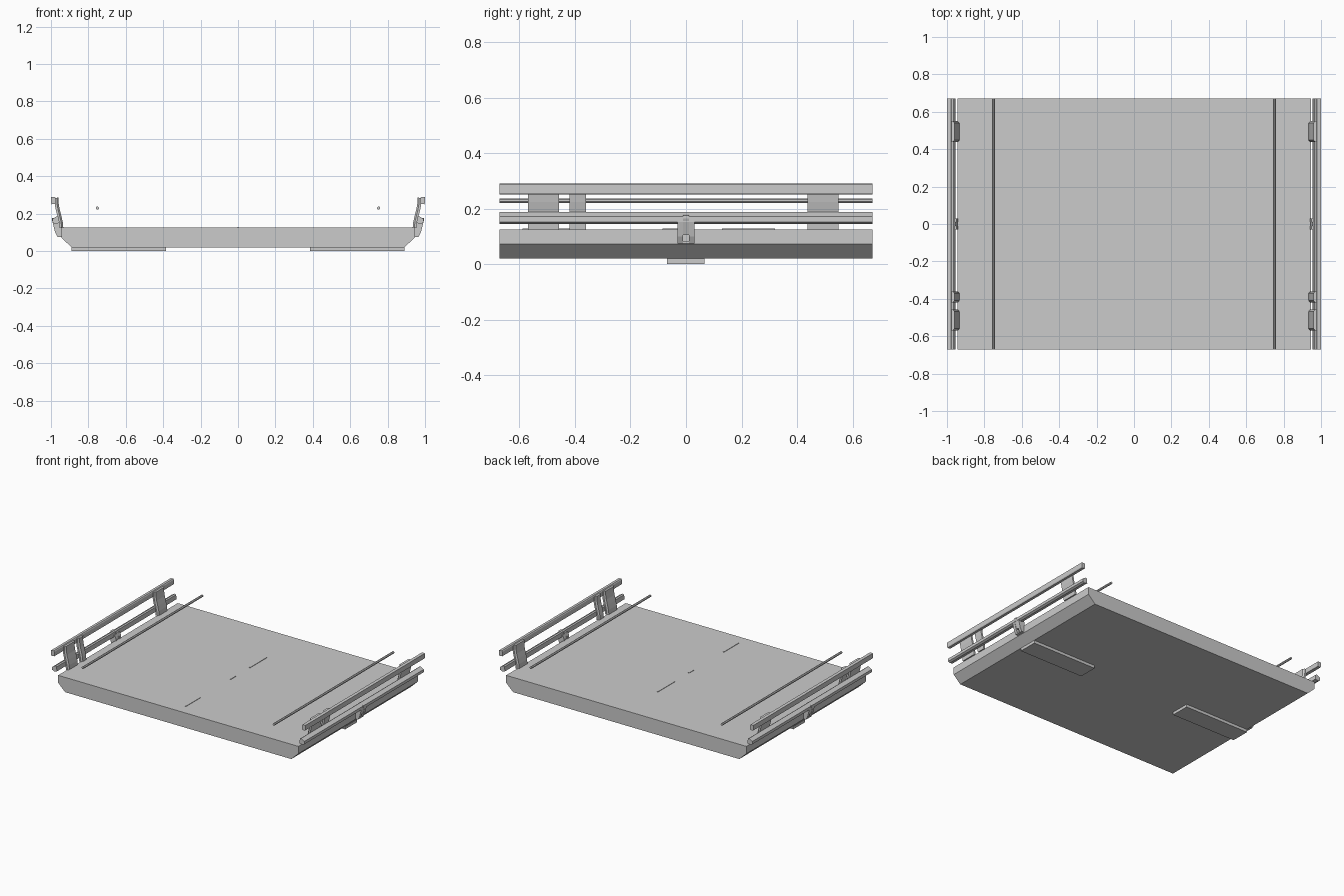
import bpy, bmesh

L = 0.672  # half length of deck and rails


def loft(name, rings):
    """Closed solid through a list of equally sized rings."""
    bm = bmesh.new()
    vs = [[bm.verts.new(p) for p in r] for r in rings]
    n = len(rings[0])
    for a, b in zip(vs, vs[1:]):
        for i in range(n):
            j = (i + 1) % n
            bm.faces.new((a[i], a[j], b[j], b[i]))
    bm.faces.new(vs[0])
    bm.faces.new(vs[-1])
    bmesh.ops.recalc_face_normals(bm, faces=bm.faces)
    me = bpy.data.meshes.new(name)
    bm.to_mesh(me)
    bm.free()
    ob = bpy.data.objects.new(name, me)
    bpy.context.collection.objects.link(ob)
    return ob


def prism(name, profile, y0, y1):
    """Extrude an x-z profile along y."""
    return loft(name, [[(x, y, z) for x, z in profile] for y in (y0, y1)])


def both_sides(ob):
    ob.modifiers.new("mirror", 'MIRROR').use_mirror_merge = False


def rect(x0, x1, z0, z1):
    return [(x0, z0), (x1, z0), (x1, z1), (x0, z1)]


# Deck slab with bevelled lower sides
prism("deck", [(-0.89, 0.02), (0.89, 0.02), (0.945, 0.072), (0.945, 0.125),
               (-0.945, 0.125), (-0.945, 0.072)], -L, L)

# Feet under the deck
both_sides(prism("foot", rect(0.385, 0.89, 0, 0.022), -0.068, 0.066))

# Upper and lower side rails
both_sides(prism("upper_rail", [(0.975, 0.252), (0.996, 0.25), (1.0, 0.256), (1.0, 0.288),
                                (0.979, 0.29), (0.975, 0.284)], -L, L))
both_sides(prism("lower_rail", [(0.955, 0.15), (0.978, 0.145), (0.992, 0.152), (0.992, 0.172),
                                (0.966, 0.187), (0.957, 0.182)], -L, L))

# Thin floating rods
rod = [(0.752 + dx, 0.229 + dz) for dx, dz in
       ((0.008, 0.003), (0.003, 0.008), (-0.003, 0.008), (-0.008, 0.003),
        (-0.008, -0.003), (-0.003, -0.008), (0.003, -0.008), (0.008, -0.003))]
both_sides(prism("thin_rod", rod, -L, L))

# Curved posts, narrower on the inner face
curve = [(0.934, 0.125), (0.937, 0.155), (0.945, 0.19), (0.954, 0.225), (0.959, 0.255), (0.959, 0.285)]
for y0, y1 in ((-0.57, -0.457), (-0.42, -0.36), (0.438, 0.55)):
    rings = []
    for x, z in curve:
        rings.append([(x, y0 + 0.01, z), (x + 0.009, y0, z), (x + 0.021, y0, z - 0.002),
                      (x + 0.021, y1, z - 0.002), (x + 0.009, y1, z), (x, y1 - 0.01, z)])
    both_sides(loft("rail_post", rings))

# Centre bracket: two tines with a tongue between them
tine = [(0.94, 0.085), (0.965, 0.075), (0.978, 0.1), (0.992, 0.155), (0.985, 0.165),
        (0.95, 0.165), (0.94, 0.14)]
for y0, y1 in ((-0.03, -0.01), (0.01, 0.03)):
    both_sides(prism("bracket_tine", tine, y0, y1))
both_sides(prism("bracket_base", rect(0.94, 0.965, 0.075, 0.083), -0.03, 0.03))
both_sides(prism("bracket_tongue", [(0.944, 0.105), (0.975, 0.105), (0.995, 0.165), (0.995, 0.176),
                                    (0.955, 0.182), (0.944, 0.15)], -0.01, 0.01))

# Slim marks along the deck centre line
for y0, y1 in ((-0.59, -0.42), (-0.085, -0.03), (0.13, 0.32)):
    prism("deck_mark", rect(-0.004, 0.004, 0.124, 0.128), y0, y1)
